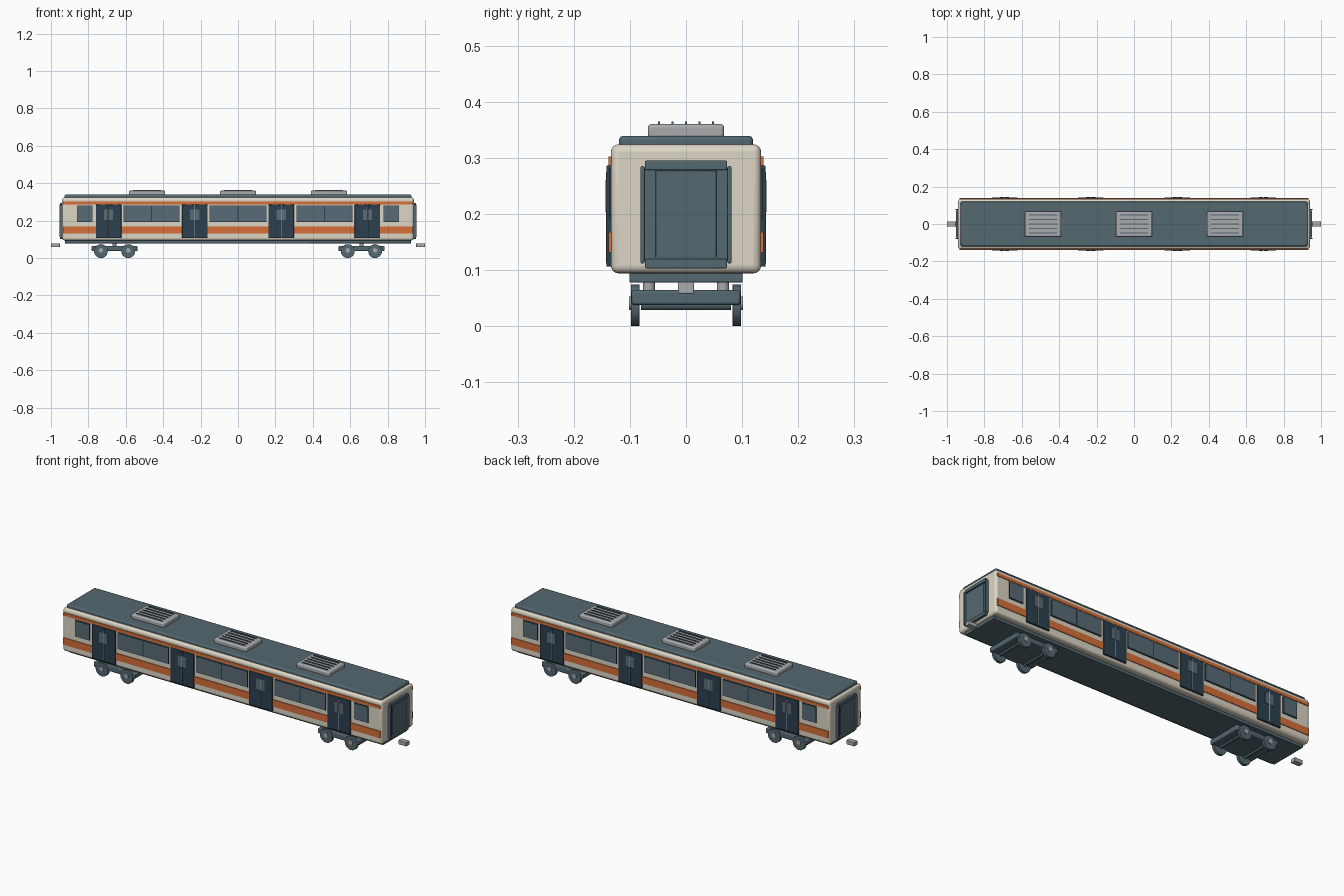
import bpy, bmesh
from mathutils import Matrix

cube = bpy.data.objects.get("Cube")
if cube:
    bpy.data.objects.remove(cube, do_unlink=True)


def material(name, r, g, b):
    m = bpy.data.materials.new(name)
    m.use_nodes = True
    m.diffuse_color = (r, g, b, 1)
    m.node_tree.nodes["Principled BSDF"].inputs["Base Color"].default_value = (r, g, b, 1)
    return m


CREAM = material("cream paint", 0.72, 0.67, 0.56)
ORANGE = material("orange stripe", 0.68, 0.16, 0.04)
SLATE = material("slate grey", 0.09, 0.14, 0.165)
NAVY = material("dark navy", 0.025, 0.052, 0.08)
GLASS = material("window glass", 0.10, 0.15, 0.18)
GREY = material("light grey", 0.40, 0.41, 0.42)


def finish(name, bm, mat, bevel=0, segments=2):
    mesh = bpy.data.meshes.new(name)
    bm.to_mesh(mesh)
    bm.free()
    mesh.materials.append(mat)
    ob = bpy.data.objects.new(name, mesh)
    bpy.context.scene.collection.objects.link(ob)
    if bevel:
        mod = ob.modifiers.new("Bevel", "BEVEL")
        mod.width, mod.segments = bevel, segments
        mod.limit_method = "ANGLE"
    bpy.ops.object.select_all(action="DESELECT")
    ob.select_set(True)
    bpy.context.view_layer.objects.active = ob
    bpy.ops.object.shade_smooth_by_angle()
    return ob


def boxes(name, spans, mat, bevel=0, segments=2):
    """One object made of boxes, each given as (x0, x1, y0, y1, z0, z1)."""
    bm = bmesh.new()
    for x0, x1, y0, y1, z0, z1 in spans:
        move = Matrix.Translation(((x0 + x1) / 2, (y0 + y1) / 2, (z0 + z1) / 2))
        size = Matrix.Diagonal((abs(x1 - x0), abs(y1 - y0), abs(z1 - z0), 1))
        bmesh.ops.create_cube(bm, size=1, matrix=move @ size)
    return finish(name, bm, mat, bevel, segments)


def cylinders(name, items, mat, axis="Y", sides=24, bevel=0):
    """One object made of cylinders, each given as (centre, radius, length)."""
    bm = bmesh.new()
    turn = Matrix.Rotation(1.5707963, 4, "X") if axis == "Y" else Matrix()
    for centre, radius, length in items:
        bmesh.ops.create_cone(bm, cap_ends=True, segments=sides, radius1=radius,
                              radius2=radius, depth=length,
                              matrix=Matrix.Translation(centre) @ turn)
    return finish(name, bm, mat, bevel)


SIDES = (-1, 1)
HALF = 0.134          # half width of the body
DOORS = (-0.692, -0.231, 0.231, 0.692)


def plates(name, rects, out, mat, bevel=0):
    """Plates on both flanks, each given as (x0, x1, z0, z1)."""
    return boxes(name, [(x0, x1, s * (HALF - 0.003), s * (HALF + out), z0, z1)
                        for s in SIDES for x0, x1, z0, z1 in rects], mat, bevel)


# Body, roof and underframe
boxes("body_shell", [(-0.94, 0.94, -HALF, HALF, 0.094, 0.324)], CREAM, 0.014, 4)
boxes("roof_panel", [(-0.927, 0.927, -0.119, 0.119, 0.315, 0.339)], SLATE, 0.006)
boxes("underframe", [(-0.925, 0.925, -0.101, 0.101, 0.078, 0.1)], SLATE, 0.002)

# Painted stripes along both flanks
plates("side_stripes", [(-0.932, 0.932, 0.131, 0.168),
                        (-0.932, 0.932, 0.286, 0.302)], 0.004, ORANGE)

# Sliding doors with a seam and a small window in each leaf
leaves, panes, seams = [], [], []
for x in DOORS:
    seams.append((x - 0.0015, x + 0.0015, 0.112, 0.275))
    for s in SIDES:
        leaves.append((x + s * 0.001, x + s * 0.068, 0.106, 0.286))
        panes.append((x + s * 0.002, x + s * 0.025, 0.203, 0.26))
plates("door_leaves", leaves, 0.008, NAVY, 0.002)
plates("door_windows", panes, 0.0095, GLASS)
plates("door_seams", seams, 0.009, GREY)

# Side windows: dark frames with glass set on them
frames, glass = [], []
for x, half, count in ((-0.4615, 0.15, 2), (0, 0.152, 2), (0.4615, 0.15, 2),
                       (-0.82, 0.042, 1), (0.82, 0.042, 1)):
    frames.append((x - half, x + half, 0.193, 0.281))
    width = 2 * half / count
    for i in range(count):
        left = x - half + i * width
        glass.append((left + 0.003, left + width - 0.003, 0.197, 0.277))
plates("window_frames", frames, 0.0035, NAVY)
plates("window_glass", glass, 0.005, GLASS)

# Gangway at each end: raised surround, panel and inner door
posts, beams, panels, doors = [], [], [], []
for e in SIDES:
    for s in SIDES:
        posts.append((e * 0.93, e * 0.955, s * 0.074, s * 0.081, 0.112, 0.285))
    beams.append((e * 0.93, e * 0.953, -0.073, 0.073, 0.103, 0.12))
    beams.append((e * 0.93, e * 0.953, -0.073, 0.073, 0.278, 0.295))
    panels.append((e * 0.93, e * 0.944, -0.076, 0.076, 0.115, 0.283))
    doors.append((e * 0.93, e * 0.947, -0.054, 0.054, 0.122, 0.277))
boxes("gangway_posts", posts, SLATE, 0.002)
boxes("gangway_beams", beams, SLATE, 0.002)
boxes("gangway_panels", panels, SLATE)
boxes("gangway_doors", doors, SLATE, 0.001)

# Roof cooling units with slatted grilles
units, slats = [], []
for x in (-0.486, 0, 0.486):
    units.append((x - 0.097, x + 0.097, -0.068, 0.068, 0.335, 0.36))
    for i in range(-2, 3):
        y = i * 0.024
        slats.append((x - 0.075, x + 0.075, y - 0.002, y + 0.002, 0.358, 0.365))
boxes("cooling_units", units, GREY, 0.006, 3)
boxes("cooling_slats", slats, SLATE)

# Bogies: frame plate, wheels, axles, hubs and springs
bogies, wheels, axles, hubs, springs = [], [], [], [], []
for bx in (-0.66, 0.66):
    bogies.append((bx - 0.123, bx + 0.123, -0.097, 0.097, 0.038, 0.064))
    for dx in (-0.073, 0.073):
        axles.append(((bx + dx, 0, 0.037), 0.008, 0.16))
        for s in SIDES:
            wheels.append(((bx + dx, s * 0.0905, 0.037), 0.037, 0.0155))
            hubs.append(((bx + dx, s * 0.097, 0.041), 0.012, 0.01))
    for s in SIDES:
        springs.append(((bx, s * 0.066, 0.07), 0.011, 0.024))
boxes("bogie_frames", bogies, SLATE, 0.004)
cylinders("wheels", wheels, SLATE, bevel=0.001)
cylinders("axles", axles, SLATE, sides=12)
cylinders("axle_hubs", hubs, GREY, sides=16)
cylinders("bogie_springs", springs, GREY, axis="Z", sides=16)

# Couplers beyond each end
boxes("couplers", [(e * 0.952, e, -0.014, 0.014, 0.058, 0.079) for e in SIDES], GREY, 0.002)
